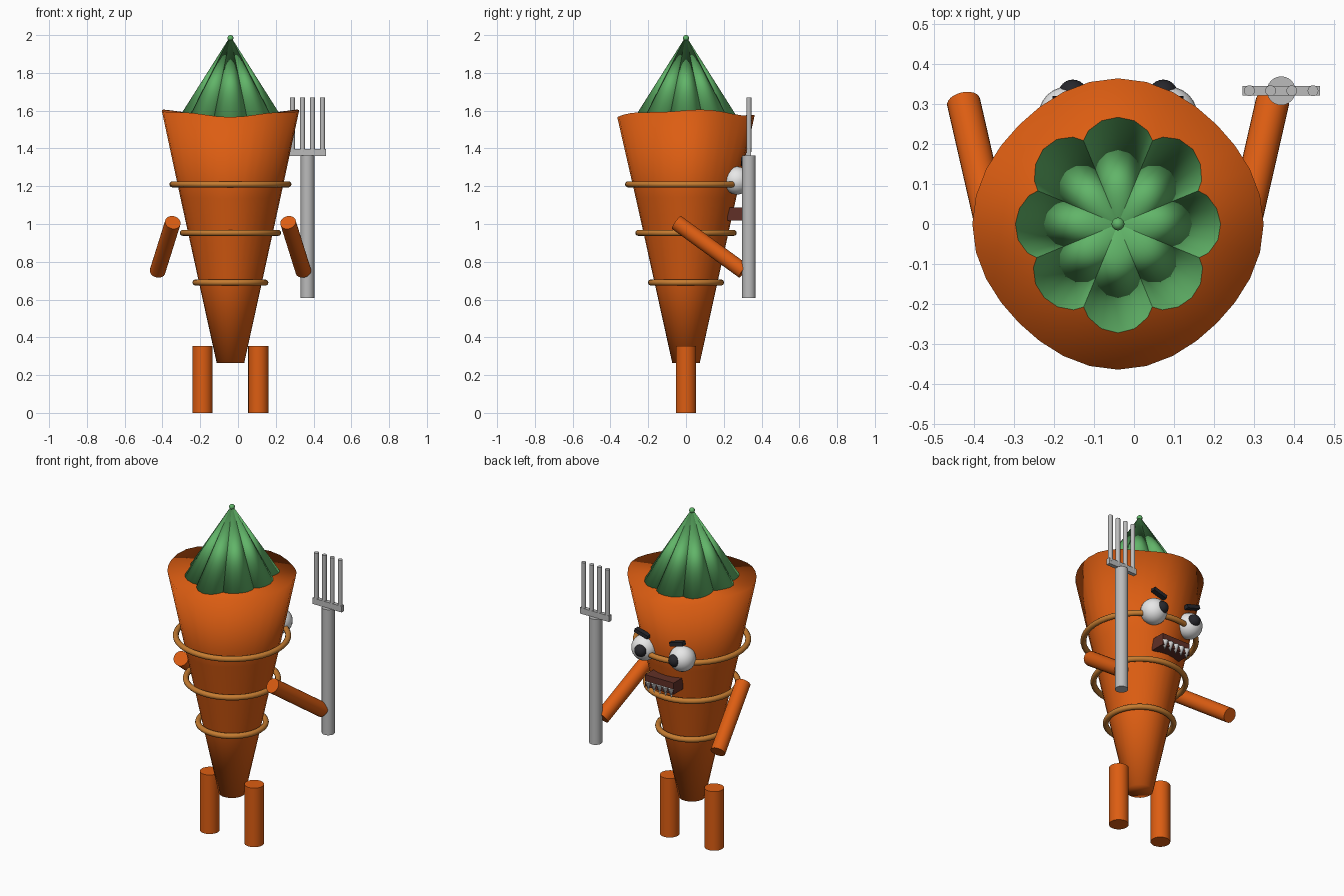
import bpy, bmesh, math
from mathutils import Vector, Matrix

cube = bpy.data.objects.get("Cube")
if cube:
    bpy.data.objects.remove(cube, do_unlink=True)

CX = -0.04  # centre line of the body


def material(name, r, g, b):
    m = bpy.data.materials.new(name)
    m.use_nodes = True
    m.diffuse_color = (r, g, b, 1)
    bsdf = next(n for n in m.node_tree.nodes if n.type == 'BSDF_PRINCIPLED')
    bsdf.inputs["Base Color"].default_value = (r, g, b, 1)
    return m


ORANGE = material("carrot orange", 0.72, 0.11, 0.006)
RING = material("ring ochre", 0.56, 0.2, 0.03)
GREEN = material("leaf green", 0.12, 0.46, 0.14)
STEEL = material("fork grey", 0.5, 0.5, 0.5)
WHITE = material("eye white", 0.8, 0.8, 0.8)
BLACK = material("pupil black", 0.02, 0.02, 0.025)
MAROON = material("mouth maroon", 0.12, 0.03, 0.02)


def finish(bm, name, mat, angle=40):
    """Turn a bmesh into an object; angle None leaves it flat."""
    bmesh.ops.recalc_face_normals(bm, faces=bm.faces)
    mesh = bpy.data.meshes.new(name)
    bm.to_mesh(mesh)
    bm.free()
    mesh.materials.append(mat)
    ob = bpy.data.objects.new(name, mesh)
    bpy.context.collection.objects.link(ob)
    if angle:
        bpy.ops.object.select_all(action='DESELECT')
        ob.select_set(True)
        bpy.context.view_layer.objects.active = ob
        bpy.ops.object.shade_smooth_by_angle(angle=math.radians(angle))
    return ob


def rod(name, a, b, r1, mat, r2=None, sides=24):
    a, b = Vector(a), Vector(b)
    d = b - a
    m = Matrix.Translation((a + b) / 2) @ d.to_track_quat('Z', 'Y').to_matrix().to_4x4()
    bm = bmesh.new()
    bmesh.ops.create_cone(bm, cap_ends=True, segments=sides, radius1=r1,
                          radius2=r1 if r2 is None else r2, depth=d.length, matrix=m)
    return finish(bm, name, mat)


def ball(name, loc, r, mat):
    bm = bmesh.new()
    bmesh.ops.create_uvsphere(bm, u_segments=24, v_segments=14, radius=r,
                              matrix=Matrix.Translation(loc))
    return finish(bm, name, mat, 60)


def box(name, loc, size, mat, tilt=0):
    bm = bmesh.new()
    m = Matrix.Translation(loc) @ Matrix.Rotation(tilt, 4, 'Y') @ Matrix.Diagonal((*size, 1))
    bmesh.ops.create_cube(bm, size=1, matrix=m)
    return finish(bm, name, mat, None)


# Tapered body with an uneven rim and a shallow dished top
bm = bmesh.new()
N = 32
rings = []
for t in (0, 0.33, 0.66, 1):
    ring = []
    for i in range(N):
        a = math.tau * i / N
        r = 0.073 + 0.284 * t + 0.007 * t * math.cos(4 * a)
        wave = 0.015 * math.cos(2 * a) + 0.006 * math.sin(5 * a)
        z = 0.265 + 1.322 * t + wave * t ** 4
        ring.append(bm.verts.new((CX + r * math.cos(a), r * math.sin(a), z)))
    rings.append(ring)
for low, high in zip(rings, rings[1:]):
    for i in range(N):
        j = (i + 1) % N
        bm.faces.new((low[i], low[j], high[j], high[i]))
bm.faces.new(rings[0])
hub = bm.verts.new((CX, 0, 1.56))
for i in range(N):
    bm.faces.new((rings[-1][i], rings[-1][(i + 1) % N], hub))
finish(bm, "body", ORANGE, 180)

# Leafy top: eight slanted cones sharing one tip
for k in range(8):
    a = math.tau * k / 8
    c = Vector((CX + 0.176 * math.cos(a), 0.176 * math.sin(a), 1.565))
    bm = bmesh.new()
    tip = bm.verts.new((CX, 0, 1.995))
    base = [bm.verts.new(c + 0.096 * Vector((math.cos(a + math.tau * i / 14),
                                             math.sin(a + math.tau * i / 14), 0)))
            for i in range(14)]
    for i in range(14):
        bm.faces.new((base[i], base[(i + 1) % 14], tip))
    bm.faces.new(base)
    finish(bm, f"leaf_{k + 1}", GREEN, 180)
ball("leaf_tip", (CX, 0, 1.984), 0.016, GREEN)

# Floating rings around the body
for name, z, R in (("upper", 1.21, 0.307), ("middle", 0.953, 0.252), ("lower", 0.69, 0.185)):
    bpy.ops.mesh.primitive_torus_add(major_radius=R, minor_radius=0.016, major_segments=48,
                                     minor_segments=12, location=(CX, 0, z))
    ob = bpy.context.object
    ob.name = name + "_ring"
    ob.data.materials.append(RING)
    bpy.ops.object.shade_smooth()

# Paired limbs and face parts
for s, side in ((1, "left"), (-1, "right")):
    rod(side + "_leg", (CX + s * 0.148, 0, 0), (CX + s * 0.148, 0, 0.355), 0.054, ORANGE)
    rod(side + "_arm", (CX + s * 0.305, -0.05, 1.008), (CX + s * 0.386, 0.305, 0.75), 0.042, ORANGE)
    ball(side + "_eye", (CX + s * 0.125, 0.27, 1.23), 0.074, WHITE)
    ball(side + "_pupil", (CX + s * 0.113, 0.325, 1.235), 0.036, BLACK)
    box(side + "_brow", (CX + s * 0.117, 0.305, 1.33), (0.09, 0.03, 0.022), BLACK, -s * 0.27)

# Mouth with a row of pointed teeth
box("mouth", (CX, 0.265, 1.053), (0.19, 0.09, 0.07), MAROON)
for k in range(5):
    x = CX + (k - 2) * 0.038
    rod(f"tooth_{k + 1}", (x, 0.305, 1.05), (x, 0.305, 0.99), 0.019, WHITE, 0, 16)

# Fork held on the left
FX, FY = 0.368, 0.333
rod("fork_handle", (FX, FY, 0.607), (FX, FY, 1.362), 0.036, STEEL)
box("fork_crossbar", (FX, FY, 1.378), (0.194, 0.024, 0.036), STEEL)
for k in range(4):
    x = FX + (k - 1.5) * 0.053
    rod(f"fork_tine_{k + 1}", (x, FY, 1.38), (x, FY, 1.67), 0.0135, STEEL, sides=16)
